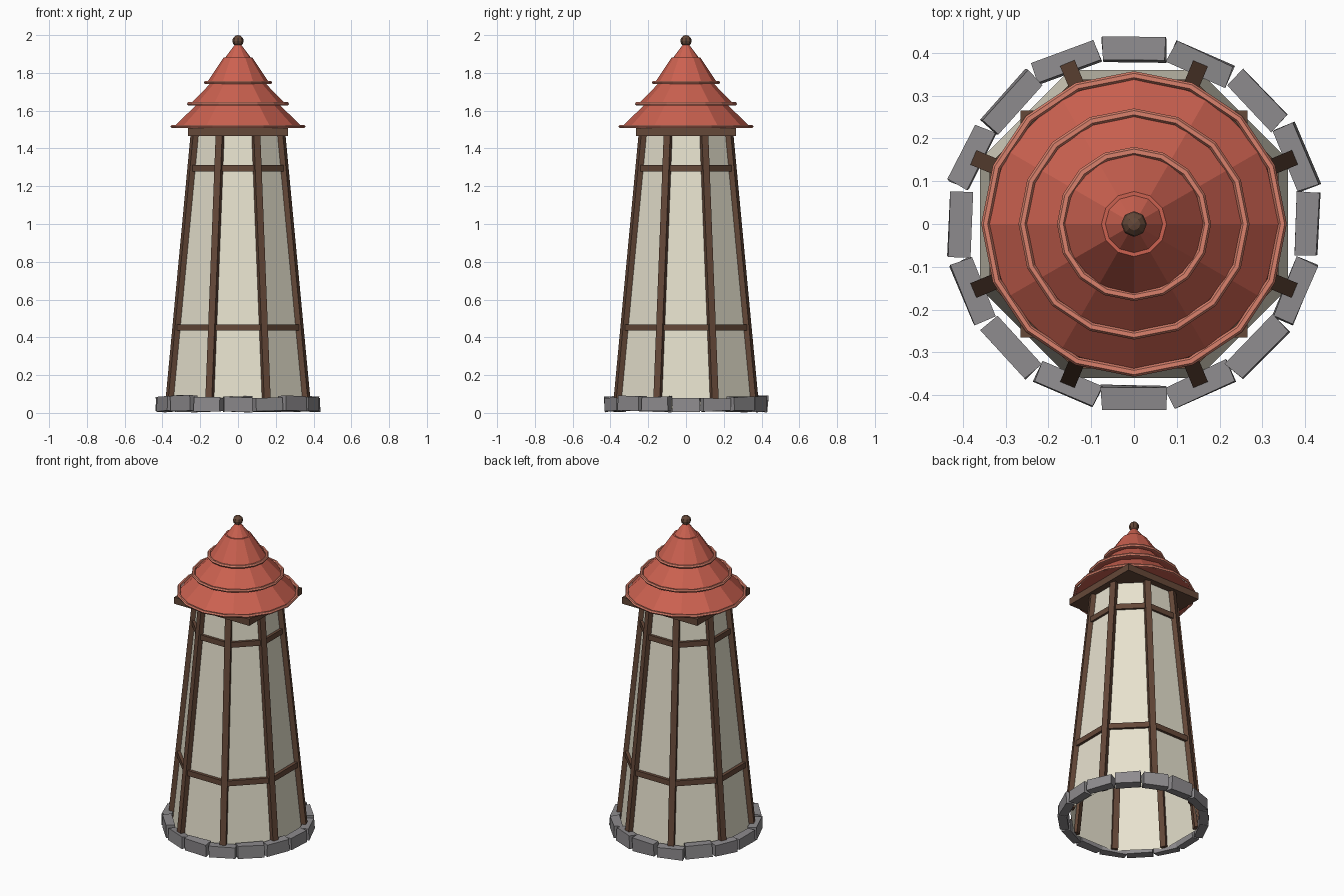
import bpy, math, random
from mathutils import Vector, Matrix

if "Cube" in bpy.data.objects:
    bpy.data.objects.remove(bpy.data.objects["Cube"])

random.seed(4)

def material(name, rgb):
    m = bpy.data.materials.new(name)
    m.diffuse_color = (*rgb, 1)
    m.use_nodes = True
    m.node_tree.nodes["Principled BSDF"].inputs["Base Color"].default_value = m.diffuse_color
    return m

PLASTER = material("plaster", (0.80, 0.76, 0.62))
WOOD = material("wood", (0.13, 0.065, 0.04))
TILE = material("tile", (0.60, 0.12, 0.08))
TRIM = material("tile_trim", (0.70, 0.22, 0.15))
STONE = material("stone", (0.27, 0.26, 0.27))

def finish(name, mat):
    o = bpy.context.object
    o.name = name
    o.data.materials.append(mat)
    return o

def box(name, matrix, size, mat):
    bpy.ops.mesh.primitive_cube_add(size=1)
    o = finish(name, mat)
    o.matrix_world = matrix @ Matrix.Diagonal((*size, 1))
    return o

def cone(name, sides, r1, r2, z1, z2, mat, fill='NGON', turn=0):
    bpy.ops.mesh.primitive_cone_add(vertices=sides, radius1=r1, radius2=r2, depth=z2 - z1,
                                    end_fill_type=fill, location=(0, 0, (z1 + z2) / 2),
                                    rotation=(0, 0, turn))
    return finish(name, mat)

def spin(a):
    return Matrix.Rotation(a, 4, 'Z')

def wall_radius(z):
    return 0.392 - 0.102 * z

STEP = math.pi / 4
HALF = STEP / 2

# Tapered octagonal wall, open below
cone("wall", 8, wall_radius(0.02), wall_radius(1.48), 0.02, 1.48, PLASTER, 'NOTHING', HALF)

# Leaning corner posts and the two rings of cross beams
lean = Matrix.Rotation(-math.atan(0.102), 4, 'Y')
for i in range(8):
    r = wall_radius(0.75) - 0.003
    box("corner_post", spin(HALF + i * STEP) @ Matrix.Translation((r, 0, 0.755)) @ lean,
        (0.05, 0.037, 1.47), WOOD)
    for z, thick in ((0.452, 0.036), (1.295, 0.03)):
        r = wall_radius(z)
        box("cross_beam", spin(i * STEP) @ Matrix.Translation((r * math.cos(HALF), 0, z)),
            (thick, 2 * r * math.sin(HALF) + 0.012, 0.034), WOOD)

# Square plate under the roof
box("eaves_plate", Matrix.Translation((0, 0, 1.487)), (0.53, 0.53, 0.042), WOOD)

# Three roof tiers, each with a rim
for z1, z2, r1, r2 in ((1.51, 1.65, 0.345, 0.20), (1.63, 1.76, 0.258, 0.13),
                       (1.743, 1.882, 0.168, 0.076)):
    cone("roof_tier", 12, r1, r2, z1, z2, TILE)
    bpy.ops.mesh.primitive_torus_add(major_segments=16, minor_segments=6, major_radius=r1 + 0.002,
                                     minor_radius=0.01, location=(0, 0, z1 + 0.006))
    finish("roof_rim", TRIM)

# Roof cap and finial
cone("roof_cap", 12, 0.07, 0.012, 1.878, 1.955, TILE)
bpy.ops.mesh.primitive_uv_sphere_add(segments=8, ring_count=6, radius=0.03, location=(0, 0, 1.97))
finish("finial", WOOD)

# Ring of uneven foundation stones
for i in range(16):
    j = random.uniform
    h = j(0.065, 0.085)
    tilt = Matrix.Rotation(j(-0.06, 0.06), 4, 'Z') @ Matrix.Rotation(j(-0.08, 0.08), 4, 'Y')
    stone = box("foundation_stone",
                spin(i * math.pi / 8) @ Matrix.Translation((j(0.403, 0.411), 0, 0.008 + h / 2)) @ tilt,
                (0.052, j(0.145, 0.158), h), STONE)
    for v in stone.data.vertices:
        v.co += Vector((j(-0.04, 0.04), j(-0.02, 0.02), j(-0.06, 0.06)))
